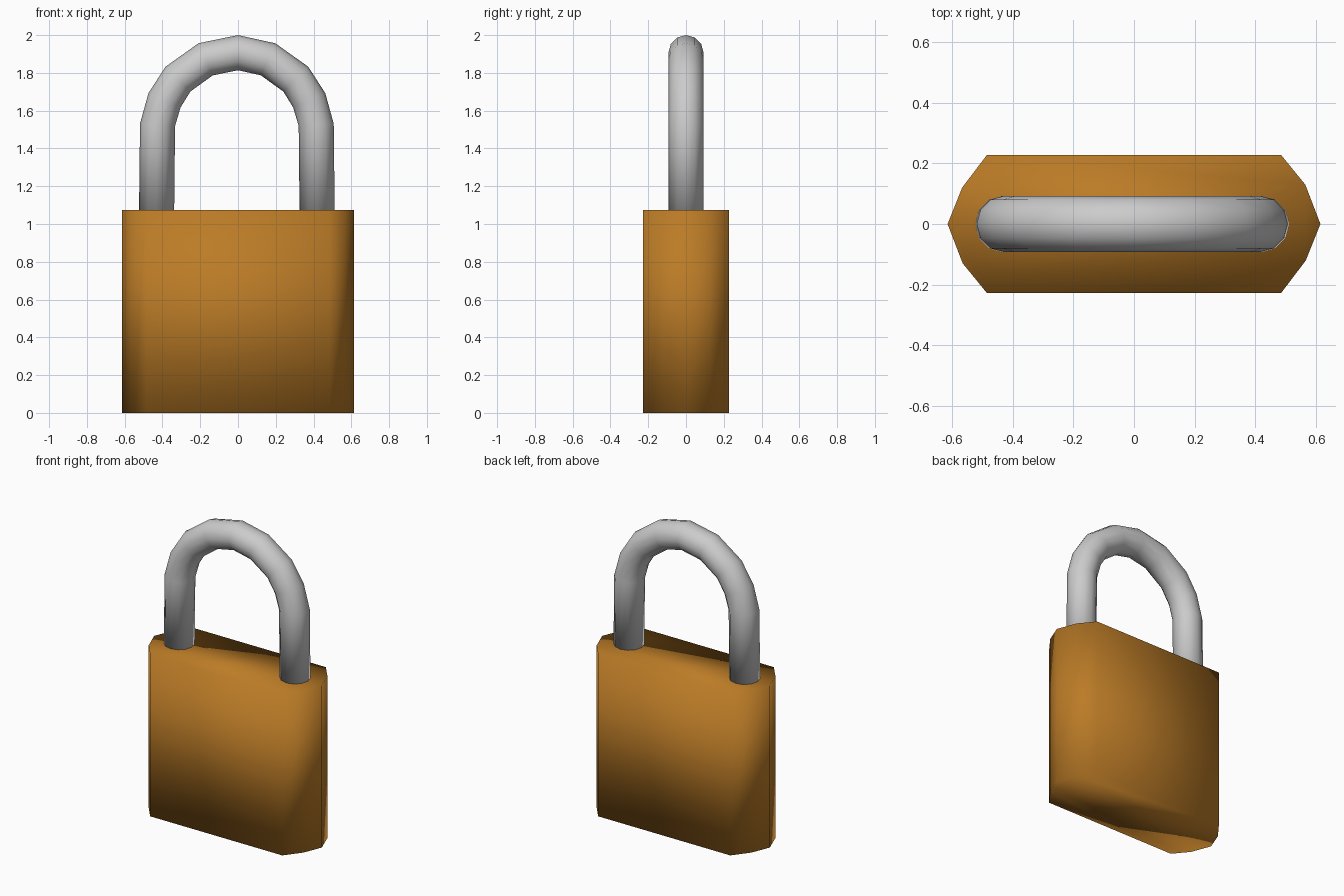
import bpy, bmesh, math
from mathutils import Vector

if "Cube" in bpy.data.objects:
    bpy.data.objects.remove(bpy.data.objects["Cube"])


def finish(bm, name):
    bmesh.ops.recalc_face_normals(bm, faces=bm.faces)
    mesh = bpy.data.meshes.new(name)
    bm.to_mesh(mesh)
    bm.free()
    mesh.shade_smooth()
    obj = bpy.data.objects.new(name, mesh)
    bpy.context.collection.objects.link(obj)
    return obj


def prism(name, outline, height):
    bm = bmesh.new()
    base = bm.faces.new([bm.verts.new((x, y, 0)) for x, y in outline])
    top = bmesh.ops.extrude_face_region(bm, geom=[base], use_keep_orig=True)
    verts = [g for g in top["geom"] if isinstance(g, bmesh.types.BMVert)]
    bmesh.ops.translate(bm, verts=verts, vec=(0, 0, height))
    return finish(bm, name)


def tube(name, path, radius, sides):
    # Sweep a round section along a path lying in the xz plane
    bm = bmesh.new()
    side = Vector((0, 1, 0))
    rings = []
    for i, p in enumerate(path):
        t = (path[min(i + 1, len(path) - 1)] - path[max(i - 1, 0)]).normalized()
        n = side.cross(t)
        angles = [2 * math.pi * k / sides for k in range(sides)]
        rings.append([bm.verts.new(p + radius * (math.cos(a) * n + math.sin(a) * side))
                      for a in angles])
    for a, b in zip(rings, rings[1:]):
        for k in range(sides):
            j = (k + 1) % sides
            bm.faces.new((a[k], a[j], b[j], b[k]))
    bm.faces.new(rings[0])
    bm.faces.new(rings[-1])
    return finish(bm, name)


# Body: slab with faceted rounded ends
end = [(0.485, -0.228), (0.567, -0.12), (0.615, 0), (0.565, 0.13), (0.485, 0.228)]
body = prism("lock_body", end + [(-x, -y) for x, y in end], 1.075)
brass = bpy.data.materials.new("brass")
brass.diffuse_color = (0.5, 0.2, 0.02, 1)
brass.use_nodes = True
brass.node_tree.nodes["Principled BSDF"].inputs["Base Color"].default_value = brass.diffuse_color
body.data.materials.append(brass)

# Shackle: arch mirrored from its left half
half = [(-0.425, 1.06), (-0.42, 1.525), (-0.383, 1.655), (-0.312, 1.767), (-0.165, 1.872)]
points = half + [(0, 1.907)] + [(-x, z) for x, z in reversed(half)]
path = [Vector((x - (0.006 if x else 0), 0, z)) for x, z in points]
tube("shackle", path, 0.093, 12)
